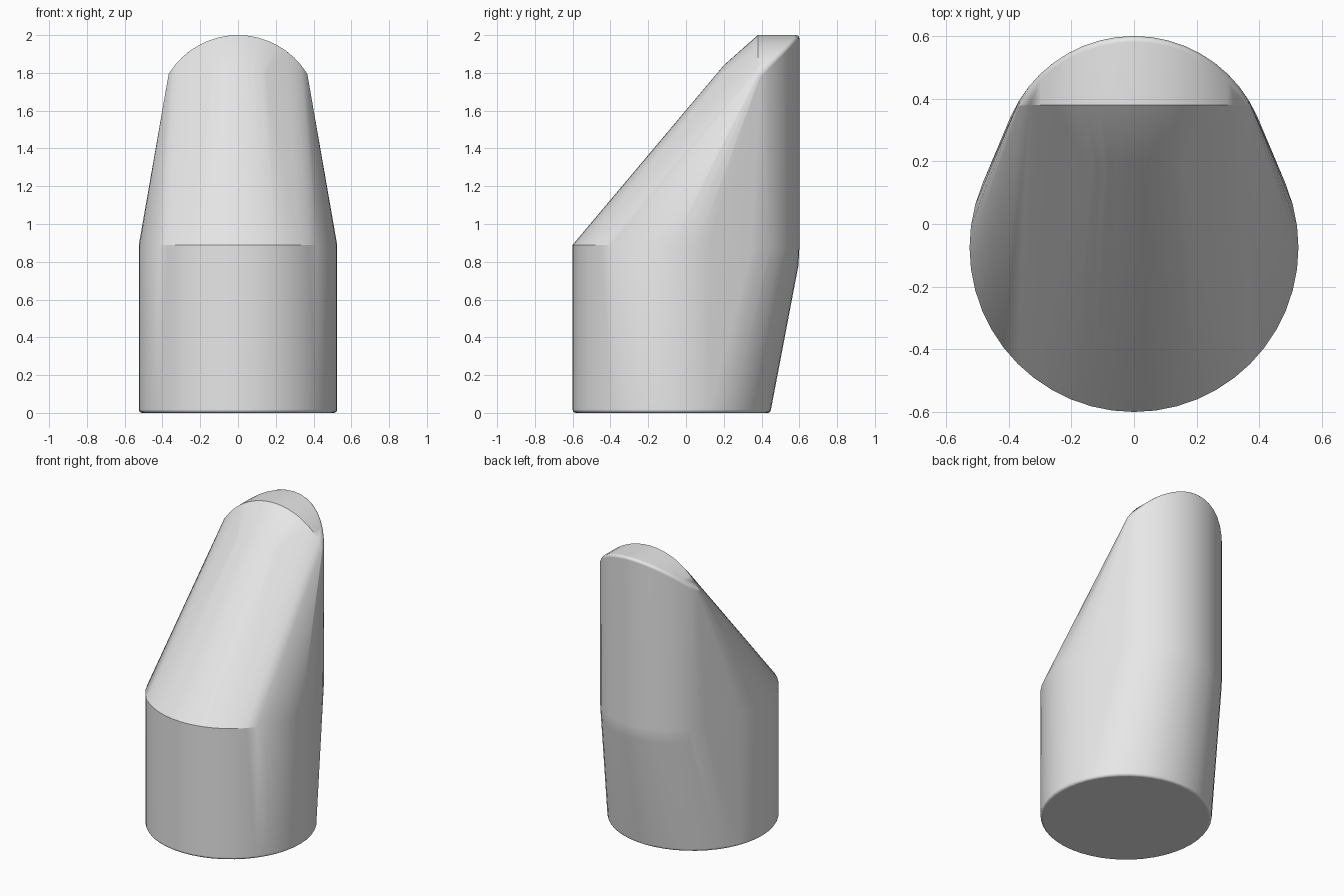
import bpy
import bmesh
from math import sin, cos, pi, radians

cube = bpy.data.objects.get("Cube")
if cube:
    bpy.data.objects.remove(cube, do_unlink=True)

BASE_R, BASE_Y = 0.525, -0.075      # round base
BACK_R, BACK_Y = 0.43, 0.17         # upright back cylinder
CROWN_Z = 2 - BACK_R                # axis of the arched crown
SHOULDER_Z = 0.89
ROUND = 0.018                       # small edge rounding


def sweep(limit, steps):
    """Angles from -limit to +limit in degrees."""
    return [radians(limit * (2 * i / steps - 1)) for i in range(steps + 1)]


def ring(r, z):
    return [(r * sin(a), BASE_Y + r * cos(a), z) for a in sweep(180, 48)]


def back_arc(r, z):
    return [(r * sin(a), BACK_Y + r * cos(a), z) for a in sweep(66, 18)]


def crown_arc(r, y, z, limit):
    return [(r * sin(a), y, z + r * cos(a)) for a in sweep(limit, 16)]


points = []

# Base with a rounded bottom rim
for i in range(5):
    a = i * pi / 8
    points += ring(BASE_R - ROUND * (1 - sin(a)), ROUND * (1 - cos(a)))
points += ring(BASE_R, SHOULDER_Z)

# Back wall, easing into the base
for inset, z in ((0, 0.87), (0.005, 0.78), (0.021, 0.7)):
    points += back_arc(BACK_R - inset, z)

# Mitred edge where the back wall meets the crown, slightly rounded
for a in sweep(58.6, 16):
    x, rise = BACK_R * sin(a), BACK_R * cos(a)
    y, z = BACK_Y + rise, CROWN_Z + rise
    for i in range(4):
        b = i * pi / 6
        points.append((x, y - ROUND * (1 - cos(b)), z - ROUND * (1 - sin(b))))

# Crown front edge and the small chamfer below it
points += crown_arc(BACK_R, 0.38, CROWN_Z, 58)
points += crown_arc(0.3, 0.2, 1.54, 30)

# Wrap one convex skin around the sections
bm = bmesh.new()
for p in points:
    bm.verts.new(p)
bmesh.ops.remove_doubles(bm, verts=bm.verts[:], dist=0.0005)
bmesh.ops.convex_hull(bm, input=bm.verts[:])
loose = [v for v in bm.verts if not v.link_faces]
bmesh.ops.delete(bm, geom=loose, context='VERTS')
bmesh.ops.dissolve_limit(bm, angle_limit=radians(0.3),
                         verts=bm.verts[:], edges=bm.edges[:])
bmesh.ops.recalc_face_normals(bm, faces=bm.faces[:])
mesh = bpy.data.meshes.new("slanted_body")
bm.to_mesh(mesh)
bm.free()
body = bpy.data.objects.new("slanted_body", mesh)
bpy.context.collection.objects.link(body)

# Plain grey material
grey = bpy.data.materials.new("light_grey")
grey.use_nodes = True
color = (0.8, 0.8, 0.8, 1)
grey.diffuse_color = color
grey.node_tree.nodes["Principled BSDF"].inputs["Base Color"].default_value = color
mesh.materials.append(grey)

# Smooth shading with crisp creases
bpy.ops.object.select_all(action='DESELECT')
body.select_set(True)
bpy.context.view_layer.objects.active = body
bpy.ops.object.shade_smooth_by_angle(angle=radians(30))
weighted = body.modifiers.new("even_shading", 'WEIGHTED_NORMAL')
weighted.keep_sharp = True
